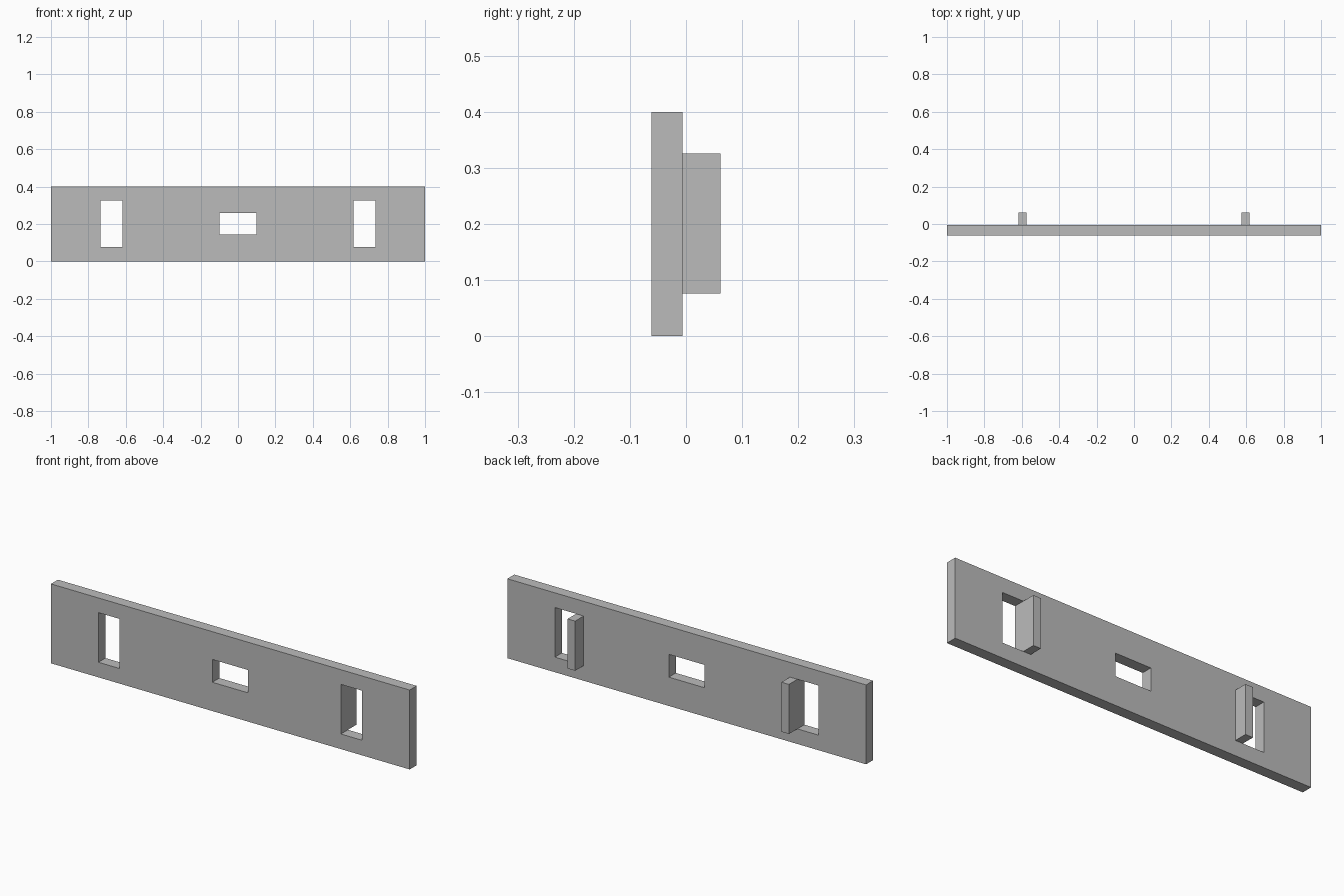
import bpy
from mathutils import Vector

if "Cube" in bpy.data.objects:
    bpy.data.objects.remove(bpy.data.objects["Cube"], do_unlink=True)

# Single plain grey
grey = bpy.data.materials.new("plain_grey")
grey.use_nodes = True
colour = (0.5, 0.5, 0.5, 1)
grey.diffuse_color = colour
grey.node_tree.nodes["Principled BSDF"].inputs["Base Color"].default_value = colour


def box(name, x, y, z):
    """Box spanning the given (min, max) range on each axis."""
    low, high = (Vector(corner) for corner in zip(x, y, z))
    bpy.ops.mesh.primitive_cube_add(size=1)
    obj = bpy.context.object
    obj.name = name
    for v in obj.data.vertices:
        v.co = (low + high) / 2 + v.co * (high - low)
    obj.data.materials.append(grey)
    return obj


def cut(target, x, z):
    """Cut a rectangular opening through the thickness of the target."""
    cutter = box("opening_cutter", x, (-0.2, 0.2), z)
    cutter.hide_render = True
    mod = target.modifiers.new("opening", 'BOOLEAN')
    mod.operation = 'DIFFERENCE'
    mod.solver = 'EXACT'
    mod.object = cutter
    bpy.context.view_layer.objects.active = target
    bpy.ops.object.modifier_apply(modifier=mod.name)
    bpy.data.objects.remove(cutter, do_unlink=True)


BACK = -0.006
TAB_Z = (0.076, 0.326)
INNER, EDGE, OUTER = 0.575, 0.617, 0.735

# Flat plate with the central window
plate = box("plate", (-1, 1), (-0.0615, BACK), (0, 0.4))
cut(plate, (-0.1, 0.1), (0.145, 0.26))

# Tall slots, each with a tab standing behind its inner edge
for side, s in (("left", 1), ("right", -1)):
    cut(plate, sorted((s * EDGE, s * OUTER)), TAB_Z)
    box(side + "_tab", sorted((s * INNER, s * EDGE)), (BACK, 0.0615), TAB_Z)
